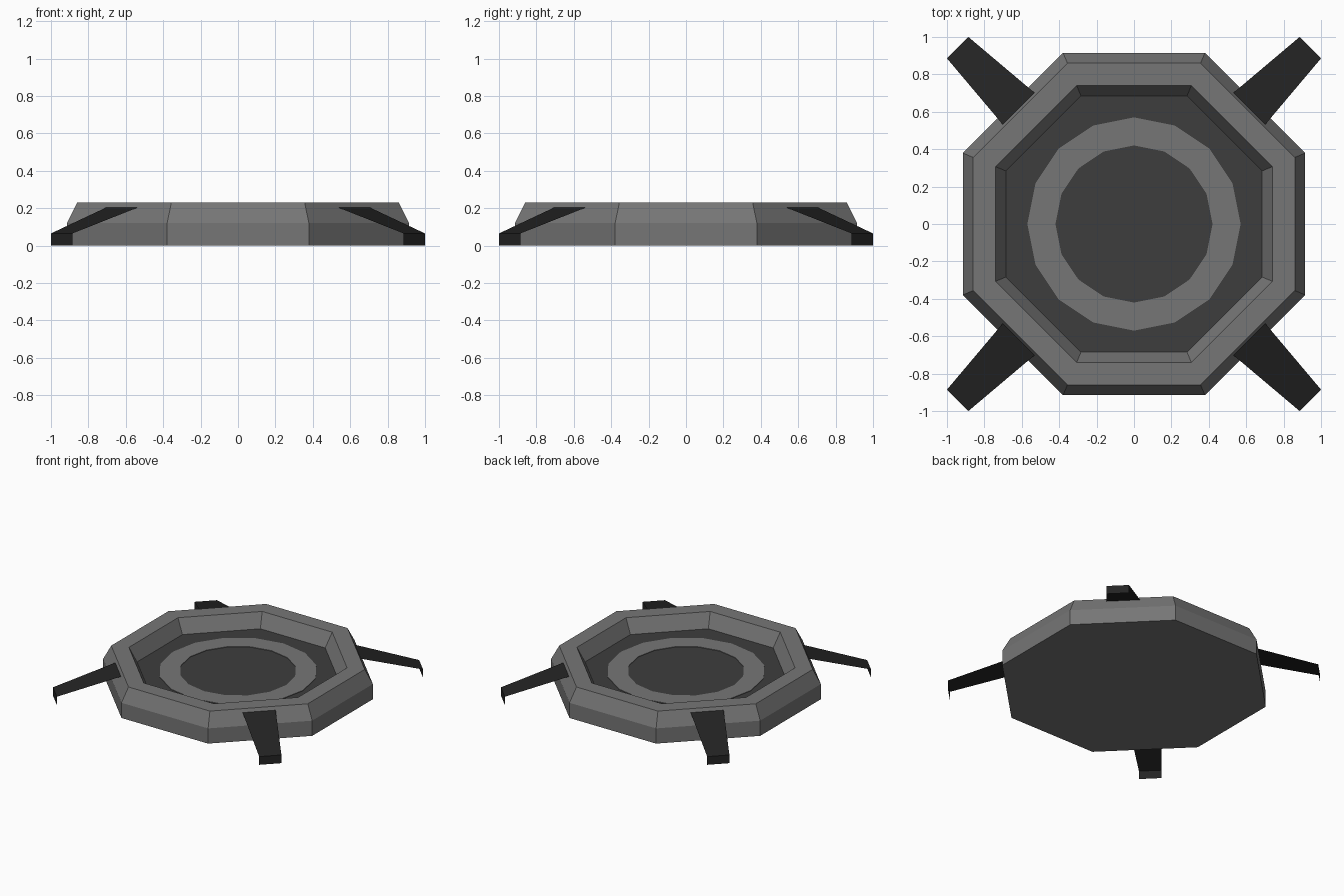
import bpy, math

if "Cube" in bpy.data.objects:
    bpy.data.objects.remove(bpy.data.objects["Cube"])


def material(name, v):
    m = bpy.data.materials.new(name)
    m.diffuse_color = (v, v, v, 1)
    m.use_nodes = True
    m.node_tree.nodes["Principled BSDF"].inputs["Base Color"].default_value = m.diffuse_color
    return m


GREY = material("mid grey", 0.18)
DARK = material("dark grey", 0.048)
BLACK = material("near black", 0.017)


def make_object(name, verts, faces, mats):
    me = bpy.data.meshes.new(name)
    me.from_pydata(verts, [], faces)
    for m in mats:
        me.materials.append(m)
    me.update()
    ob = bpy.data.objects.new(name, me)
    bpy.context.collection.objects.link(ob)
    return ob


def lathe(profile, sides, offset):
    """Rings of points from (radius, z) pairs, joined by quads."""
    verts, faces = [], []
    for r, z in profile:
        for i in range(sides):
            a = offset + 2 * math.pi * i / sides
            verts.append((r * math.cos(a), r * math.sin(a), z))
    for k in range(len(profile) - 1):
        for i in range(sides):
            j = (i + 1) % sides
            faces.append((k * sides + i, k * sides + j,
                          (k + 1) * sides + j, (k + 1) * sides + i))
    return verts, faces


# Octagonal body with bevelled rim and sunken floor
FLOOR = 0.12
apothems = [(0.915, 0), (0.915, 0.12), (0.86, 0.23), (0.74, 0.23), (0.685, FLOOR)]
c = math.cos(math.pi / 8)
verts, faces = lathe([(a / c, z) for a, z in apothems], 8, math.pi / 8)
faces.append(tuple(range(7, -1, -1)))
faces.append(tuple(range(len(verts) - 8, len(verts))))
body = make_object("pad_body", verts, faces, [GREY, DARK])
body.data.polygons[-1].material_index = 1

# Painted landing ring, a thin plate on the floor
verts, faces = lathe([(0.57, FLOOR), (0.57, FLOOR + 0.004),
                      (0.42, FLOOR + 0.004), (0.42, FLOOR)], 16, 0)
make_object("landing_ring", verts, faces, [GREY])

# Four sheet legs on the diagonals: sloped plate plus upright foot
leg_profile = [(0.873, 0.12, 0.205), (1.333, 0.081, 0.065), (1.333, 0.081, 0.0)]
for n, name in enumerate(["back_right", "back_left", "front_left", "front_right"]):
    a = math.pi / 4 + n * math.pi / 2
    ca, sa = math.cos(a), math.sin(a)
    verts = [(u * ca - s * w * sa, u * sa + s * w * ca, z)
             for u, w, z in leg_profile for s in (-1, 1)]
    make_object(name + "_leg", verts, [(0, 2, 3, 1), (2, 4, 5, 3)], [BLACK])
